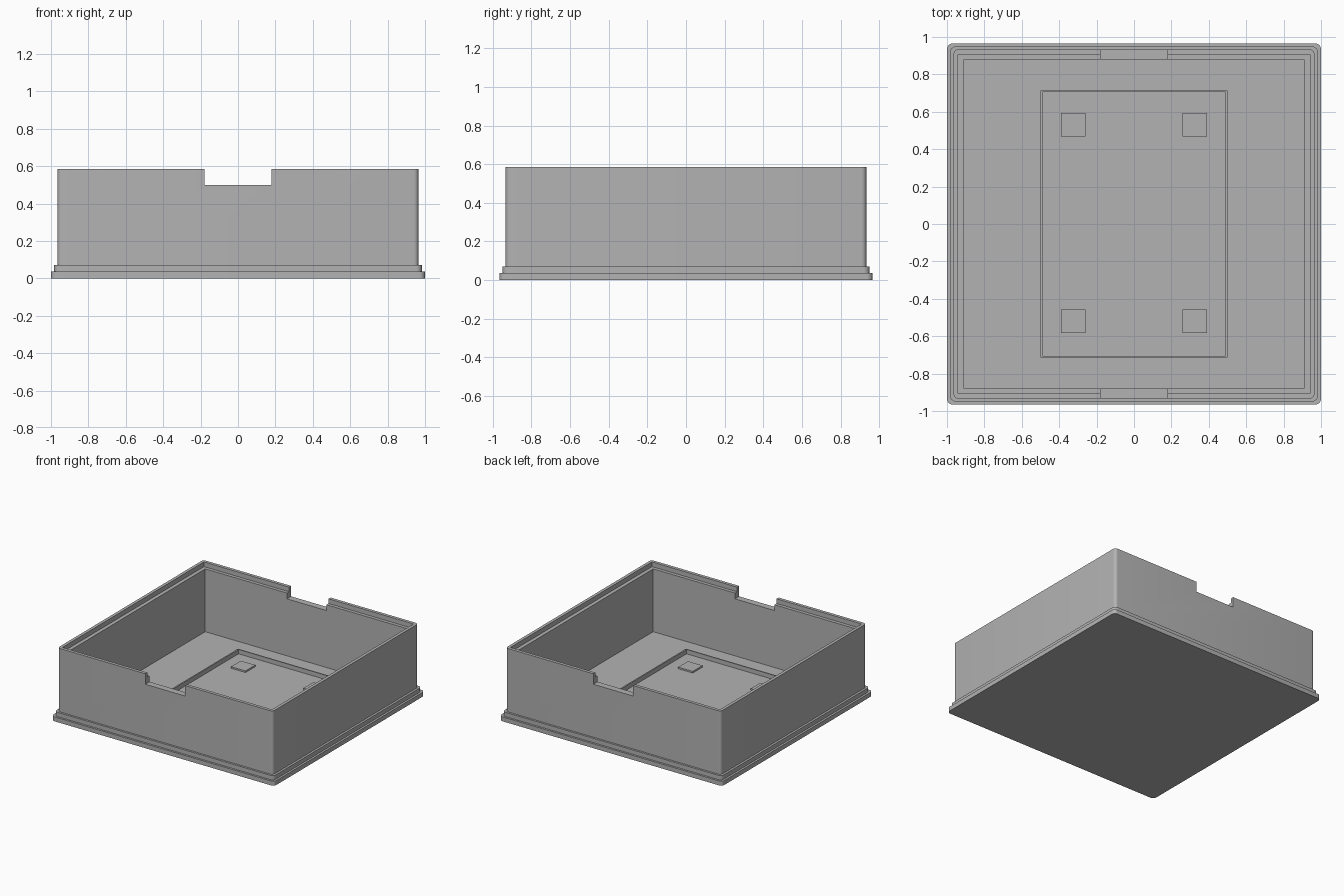
import bpy, bmesh, math

if "Cube" in bpy.data.objects:
    bpy.data.objects.remove(bpy.data.objects["Cube"])

grey = bpy.data.materials.new("plain grey")
grey.diffuse_color = (0.45, 0.45, 0.45, 1)
grey.use_nodes = True
grey.node_tree.nodes["Principled BSDF"].inputs["Base Color"].default_value = grey.diffuse_color


def ring(bm, hx, hy, z, r, n=6):
    """Rounded rectangle of vertices; r = 0 gives coincident corner points."""
    pts = []
    for k, (sx, sy) in enumerate([(1, 1), (-1, 1), (-1, -1), (1, -1)]):
        for i in range(n + 1):
            a = (k + i / n) * math.pi / 2
            pts.append(bm.verts.new((sx * (hx - r) + r * math.cos(a),
                                     sy * (hy - r) + r * math.sin(a), z)))
    return pts


def loft(name, rings, closed=False):
    """Skin consecutive rings, either capped at both ends or looped."""
    bm = bmesh.new()
    loops = [ring(bm, *r) for r in rings]
    pairs = list(zip(loops, loops[1:]))
    if closed:
        pairs.append((loops[-1], loops[0]))
    else:
        bm.faces.new(loops[0][::-1])
        bm.faces.new(loops[-1])
    for a, b in pairs:
        for i in range(len(a)):
            j = (i + 1) % len(a)
            bm.faces.new((a[i], a[j], b[j], b[i]))
    bmesh.ops.remove_doubles(bm, verts=bm.verts, dist=1e-5)
    bmesh.ops.recalc_face_normals(bm, faces=bm.faces)
    return finish(name, bm)


def box(name, x, y, z, sx, sy, sz):
    bm = bmesh.new()
    bmesh.ops.create_cube(bm, size=1)
    for v in bm.verts:
        v.co = (x + v.co.x * sx, y + v.co.y * sy, z + v.co.z * sz)
    return finish(name, bm)


def finish(name, bm):
    me = bpy.data.meshes.new(name)
    bm.to_mesh(me)
    bm.free()
    me.materials.append(grey)
    ob = bpy.data.objects.new(name, me)
    bpy.context.collection.objects.link(ob)
    return ob


FLOOR = 0.038

# Tray: two-step plinth, outer wall, rebated rim, inner wall and floor
tray = loft("tray", [
    (1.0, 0.965, 0.0, 0.03), (1.0, 0.965, 0.036, 0.03),
    (0.983, 0.949, 0.036, 0.03), (0.983, 0.949, 0.071, 0.03),
    (0.965, 0.933, 0.071, 0.025), (0.965, 0.933, 0.585, 0.025),
    (0.94, 0.907, 0.585, 0), (0.94, 0.907, 0.547, 0),
    (0.91, 0.88, 0.547, 0), (0.91, 0.88, FLOOR, 0)])

# Notches through the front and back walls
cutter = box("notch_cutter", 0, 0, 0.6, 0.356, 2.2, 0.2)
cutter.hide_render = True
mod = tray.modifiers.new("notches", 'BOOLEAN')
mod.operation = 'DIFFERENCE'
mod.solver = 'EXACT'
mod.object = cutter
bpy.context.view_layer.objects.active = tray
bpy.ops.object.modifier_apply(modifier=mod.name)
bpy.data.objects.remove(cutter)

# Thin raised frame on the floor
loft("floor_frame", [
    (0.5, 0.714, FLOOR - 0.01, 0), (0.5, 0.714, 0.073, 0),
    (0.489, 0.705, 0.073, 0), (0.489, 0.705, FLOOR - 0.01, 0)], closed=True)

# Four square pads inside the frame
for sx, side in ((-1, "left"), (1, "right")):
    for y, end in ((0.53, "back"), (-0.52, "front")):
        box(f"pad_{end}_{side}", sx * 0.325, y, FLOOR + 0.003, 0.13, 0.125, 0.02)

# Smooth only the rounded corners
bpy.ops.object.select_all(action='DESELECT')
tray.select_set(True)
bpy.context.view_layer.objects.active = tray
bpy.ops.object.shade_smooth_by_angle(angle=math.radians(30))
